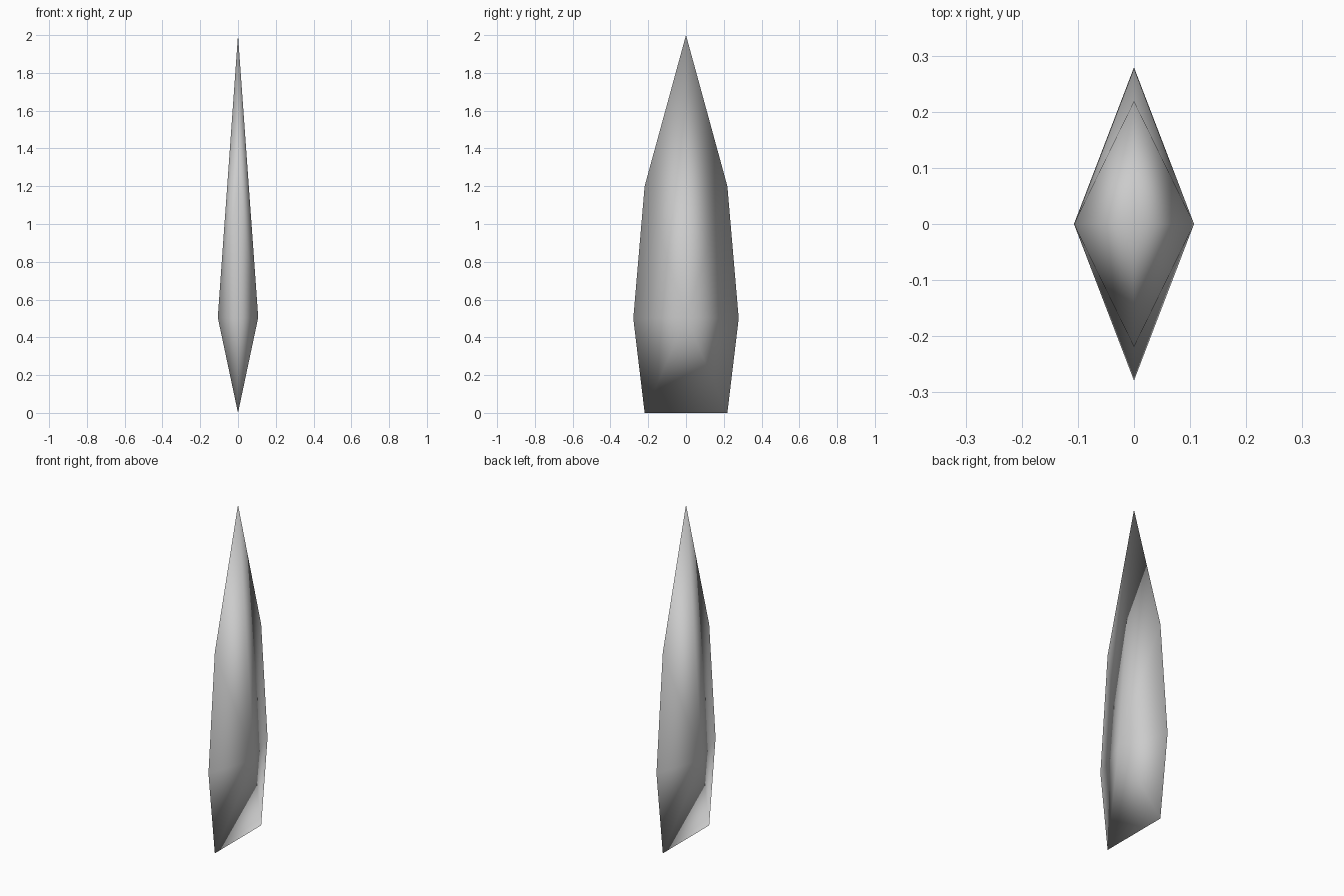
import bpy
import bmesh

cube = bpy.data.objects.get("Cube")
if cube:
    bpy.data.objects.remove(cube, do_unlink=True)

# Plain grey material
grey = bpy.data.materials.new("stone_grey")
grey.use_nodes = True
colour = (0.6, 0.6, 0.6, 1.0)
grey.diffuse_color = colour
grey.node_tree.nodes["Principled BSDF"].inputs["Base Color"].default_value = colour

# Sharp outer rim of the blade: back half (y, z), mirrored to the front
HALF = [(0.219, 0.0), (0.279, 0.5), (0.219, 1.2)]
APEX = (0.0, 2.0)
rim_points = HALF + [APEX] + [(-y, z) for y, z in reversed(HALF)]

# Each side swells from the rim to a single ridge point
bm = bmesh.new()
rim = [bm.verts.new((0, y, z)) for y, z in rim_points]
for side in (1, -1):
    ridge = bm.verts.new((side * 0.107, 0, 0.505))
    for a, b in zip(rim, rim[1:] + rim[:1]):
        bm.faces.new((a, b, ridge))
bmesh.ops.recalc_face_normals(bm, faces=bm.faces)
for face in bm.faces:
    face.smooth = True

mesh = bpy.data.meshes.new("blade")
bm.to_mesh(mesh)
bm.free()
mesh.materials.append(grey)
blade = bpy.data.objects.new("blade", mesh)
bpy.context.collection.objects.link(blade)
